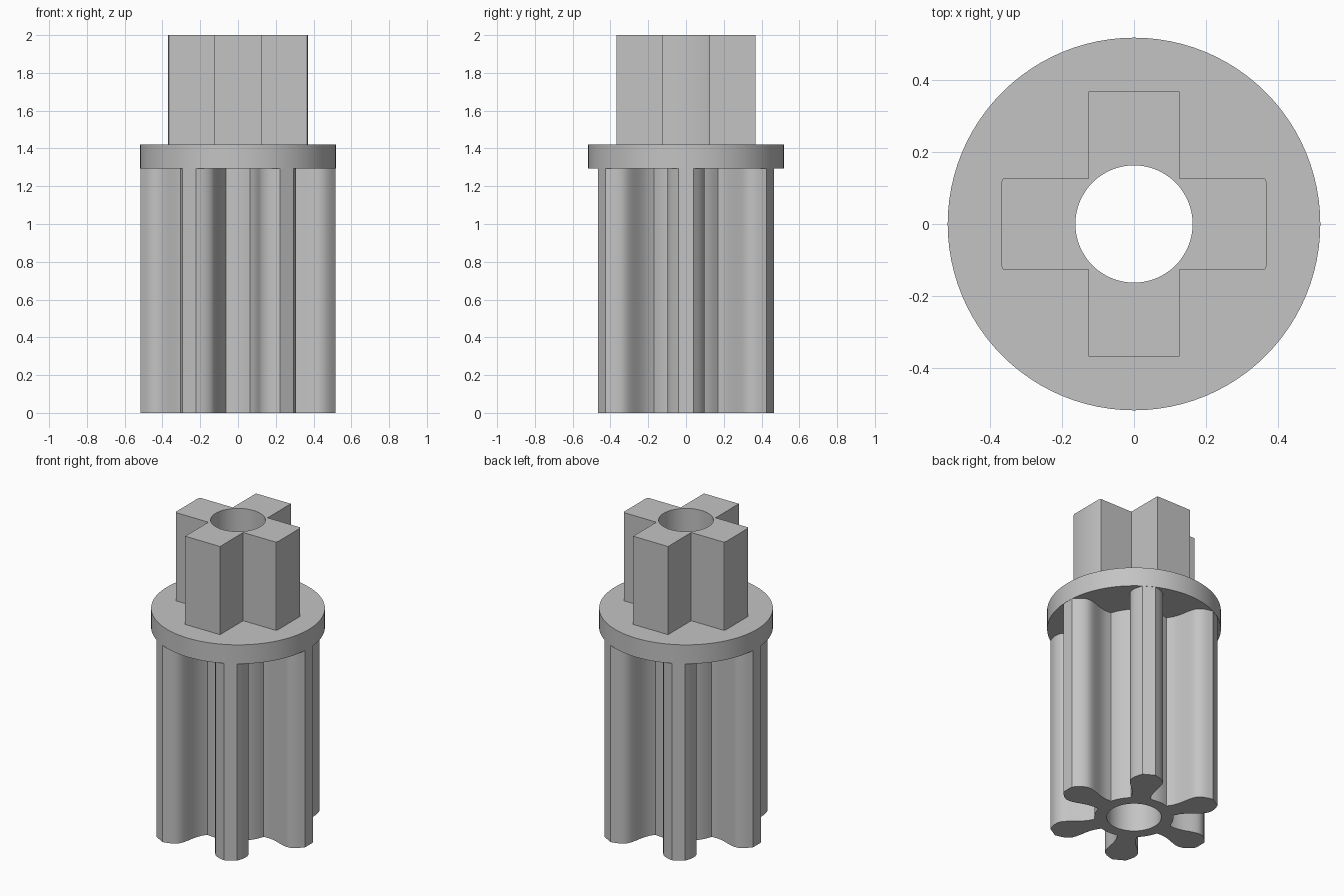
import bpy
import bmesh
from math import cos, sin, pi, radians

cube = bpy.data.objects.get("Cube")
if cube:
    bpy.data.objects.remove(cube, do_unlink=True)

GREY = bpy.data.materials.new("plain grey")
GREY.use_nodes = True
GREY.diffuse_color = (0.55, 0.55, 0.55, 1)
GREY.node_tree.nodes["Principled BSDF"].inputs["Base Color"].default_value = GREY.diffuse_color

BORE = 0.163


def circle(radius, count):
    return [(radius * cos(2 * pi * i / count), radius * sin(2 * pi * i / count))
            for i in range(count)]


def turned(points, angle):
    c, s = cos(angle), sin(angle)
    return [(x * c - y * s, x * s + y * c) for x, y in points]


def bored_prism(name, outline, bottom, top):
    """Extrude an outline with the central bore left open."""
    bm = bmesh.new()
    edges = []
    for loop in (outline, circle(BORE, 64)):
        verts = [bm.verts.new((x, y, bottom)) for x, y in loop]
        edges += [bm.edges.new((v, verts[i - 1])) for i, v in enumerate(verts)]
    bmesh.ops.triangle_fill(bm, use_beauty=True, edges=edges)
    result = bmesh.ops.extrude_face_region(bm, geom=bm.faces[:], use_keep_orig=True)
    raised = [g for g in result["geom"] if isinstance(g, bmesh.types.BMVert)]
    bmesh.ops.translate(bm, verts=raised, vec=(0, 0, top - bottom))
    bmesh.ops.recalc_face_normals(bm, faces=bm.faces)
    mesh = bpy.data.meshes.new(name)
    bm.to_mesh(mesh)
    bm.free()
    mesh.materials.append(GREY)
    obj = bpy.data.objects.new(name, mesh)
    bpy.context.collection.objects.link(obj)
    bpy.ops.object.select_all(action="DESELECT")
    obj.select_set(True)
    bpy.context.view_layer.objects.active = obj
    bpy.ops.object.shade_smooth_by_angle(angle=radians(30))
    return obj


# Six-toothed pinion: flank from root to flat tip, mirrored, plus the hub arc
flank = [(0.229, 0.06), (0.265, 0.058), (0.3, 0.063), (0.335, 0.073), (0.37, 0.086),
         (0.4, 0.095), (0.425, 0.099), (0.45, 0.095), (0.475, 0.081),
         (0.495, 0.063), (0.516, 0.04)]
tooth = [(x, -y) for x, y in flank] + flank[::-1]
hub_arc = [(0.236 * cos(radians(a)), 0.236 * sin(radians(a))) for a in (20, 25, 30, 35, 40)]
pinion = [p for i in range(6) for p in turned(tooth + hub_arc, i * pi / 3)]
bored_prism("pinion_teeth", pinion, 0, 1.295)

# Round flange
bored_prism("flange", circle(0.518, 96), 1.295, 1.42)

# Cross-shaped drive, with slightly eased ends on the side arms
W, L = 0.127, 0.368
side_arm = [(W, -W), (L - 0.004, -W), (L + 0.002, -W + 0.015),
            (L + 0.002, W - 0.015), (L - 0.004, W)]
end_arm = [(W, W), (W, L), (-W, L)]
half = side_arm + end_arm
bored_prism("cross_drive", half + turned(half, pi), 1.42, 2.0)
